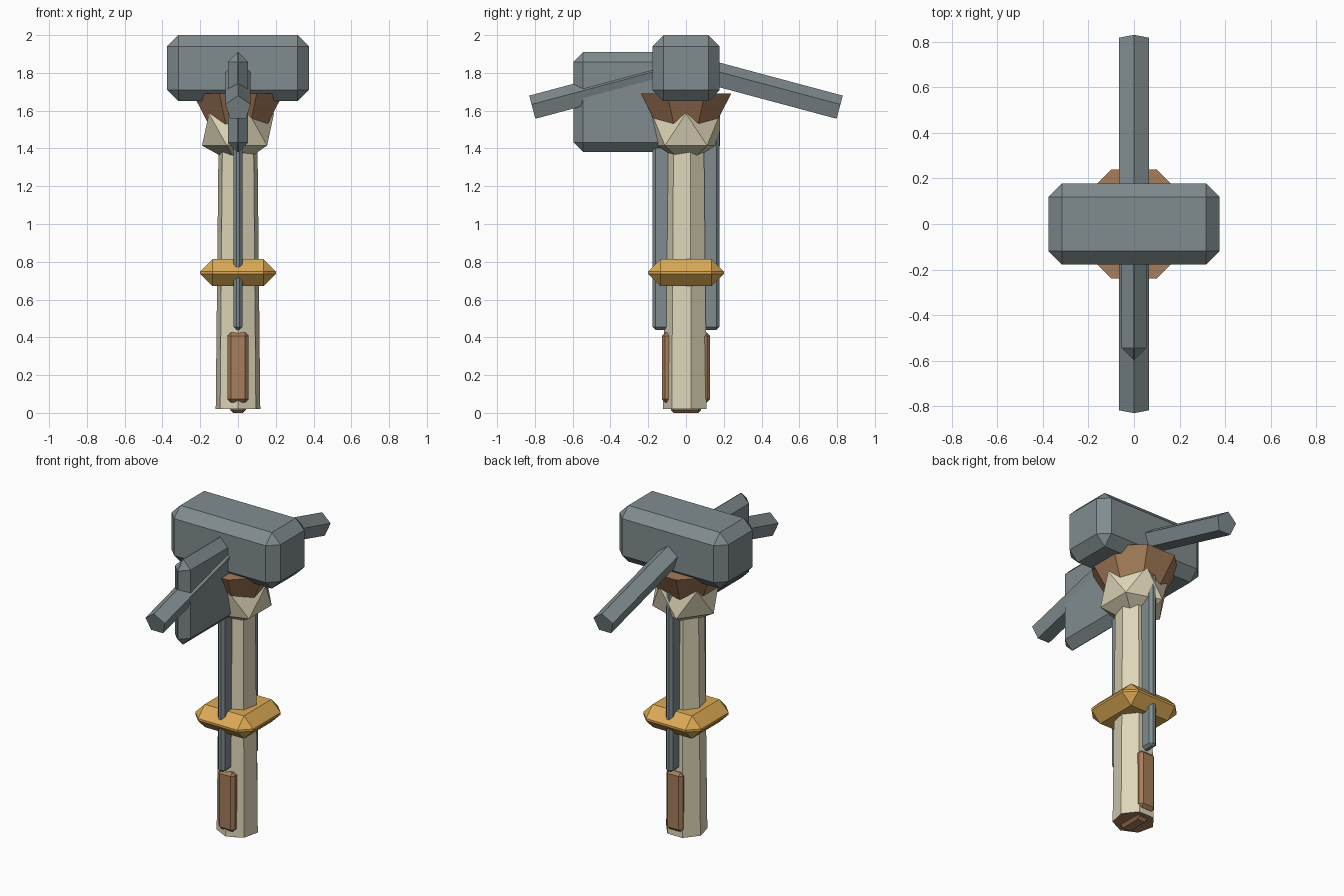
import bpy, bmesh, math
from mathutils import Matrix, Vector

if "Cube" in bpy.data.objects:
    bpy.data.objects.remove(bpy.data.objects["Cube"])


def lin(r, g, b):
    def f(c):
        c /= 255
        return c / 12.92 if c <= 0.04045 else ((c + 0.055) / 1.055) ** 2.4
    return (f(r), f(g), f(b), 1)


def material(name, rgb):
    m = bpy.data.materials.new(name)
    m.diffuse_color = lin(*rgb)
    m.use_nodes = True
    m.node_tree.nodes["Principled BSDF"].inputs["Base Color"].default_value = m.diffuse_color
    return m


STONE = material("grey_stone", (128, 140, 143))
BONE = material("cream_bone", (222, 213, 184))
GOLD = material("gold", (220, 170, 85))
LEATHER = material("brown_leather", (166, 125, 90))


def finish(name, bm, *mats):
    bmesh.ops.recalc_face_normals(bm, faces=bm.faces)
    me = bpy.data.meshes.new(name)
    bm.to_mesh(me)
    bm.free()
    for m in mats:
        me.materials.append(m)
    ob = bpy.data.objects.new(name, me)
    bpy.context.collection.objects.link(ob)
    return ob


def chamfer_box(name, lo, hi, bevel, mat):
    """Box between two corners with every edge chamfered once."""
    lo, hi = Vector(lo), Vector(hi)
    bm = bmesh.new()
    bmesh.ops.create_cube(bm, size=1, matrix=Matrix.Translation((lo + hi) / 2)
                          @ Matrix.Diagonal((*(hi - lo), 1)))
    bmesh.ops.bevel(bm, geom=bm.edges[:], offset=bevel, segments=1,
                    profile=0.5, affect='EDGES')
    return finish(name, bm, mat)


def loft(name, rings, mats):
    """Solid through equal-sized rings of points."""
    bm = bmesh.new()
    vs = [[bm.verts.new(p) for p in r] for r in rings]
    n = len(vs[0])
    for a, b in zip(vs, vs[1:]):
        for i in range(n):
            j = (i + 1) % n
            bm.faces.new((a[i], a[j], b[j], b[i]))
    bm.faces.new(vs[0][::-1]).material_index = len(mats) - 1
    bm.faces.new(vs[-1])
    return finish(name, bm, *mats)


def ring(n, r, z, start):
    return [(r * math.cos(start + math.tau * i / n),
             r * math.sin(start + math.tau * i / n), z) for i in range(n)]


# seven-sided tapering shaft with a brown underside
loft("shaft", [ring(7, 0.121, 0.02, -math.pi / 2),
               ring(7, 0.105, 1.5, -math.pi / 2)], (BONE, LEATHER))

# pommel stud, grip, guard, long thin blade
chamfer_box("pommel_stud", (-0.042, -0.08, 0), (0.042, 0.08, 0.08), 0.015, LEATHER)
chamfer_box("grip", (-0.056, -0.128, 0.055), (0.056, 0.128, 0.425), 0.018, LEATHER)
chamfer_box("guard", (-0.2, -0.2, 0.672), (0.2, 0.2, 0.814), 0.0645, GOLD)
chamfer_box("blade", (-0.025, -0.178, 0.44), (0.025, 0.178, 1.57), 0.016, STONE)

# faceted collar
bm = bmesh.new()
bmesh.ops.create_icosphere(bm, subdivisions=1, radius=1,
                           matrix=Matrix.Translation((0, 0, 1.5))
                           @ Matrix.Diagonal((0.213, 0.213, 0.19, 1)))
finish("collar", bm, BONE)

# flared socket under the head
loft("socket", [ring(8, 0.17, 1.53, math.pi / 8),
                ring(8, 0.26, 1.692, math.pi / 8)], (LEATHER,))

# hammer head and front fin
chamfer_box("head", (-0.376, -0.178, 1.65), (0.376, 0.178, 2.0), 0.06, STONE)
chamfer_box("fin", (-0.054, -0.596, 1.38), (0.054, 0.0, 1.91), 0.052, STONE)

# five-sided spikes sloping down to the front and back
tilt = math.radians(15)
for name, s in (("front_spike", -1), ("back_spike", 1)):
    along = Vector((0, s * math.cos(tilt), -math.sin(tilt)))
    up = Vector((0, s * math.sin(tilt), math.cos(tilt)))
    tip = Vector((0, s * 0.812, 1.612))
    rings = []
    for back in (0.8, 0.0):
        c = tip - along * back
        rings.append([c + Vector((0.07 * math.sin(a), 0, 0)) + up * 0.07 * math.cos(a)
                      for a in (math.tau * i / 5 for i in range(5))])
    loft(name, rings, (STONE,))
